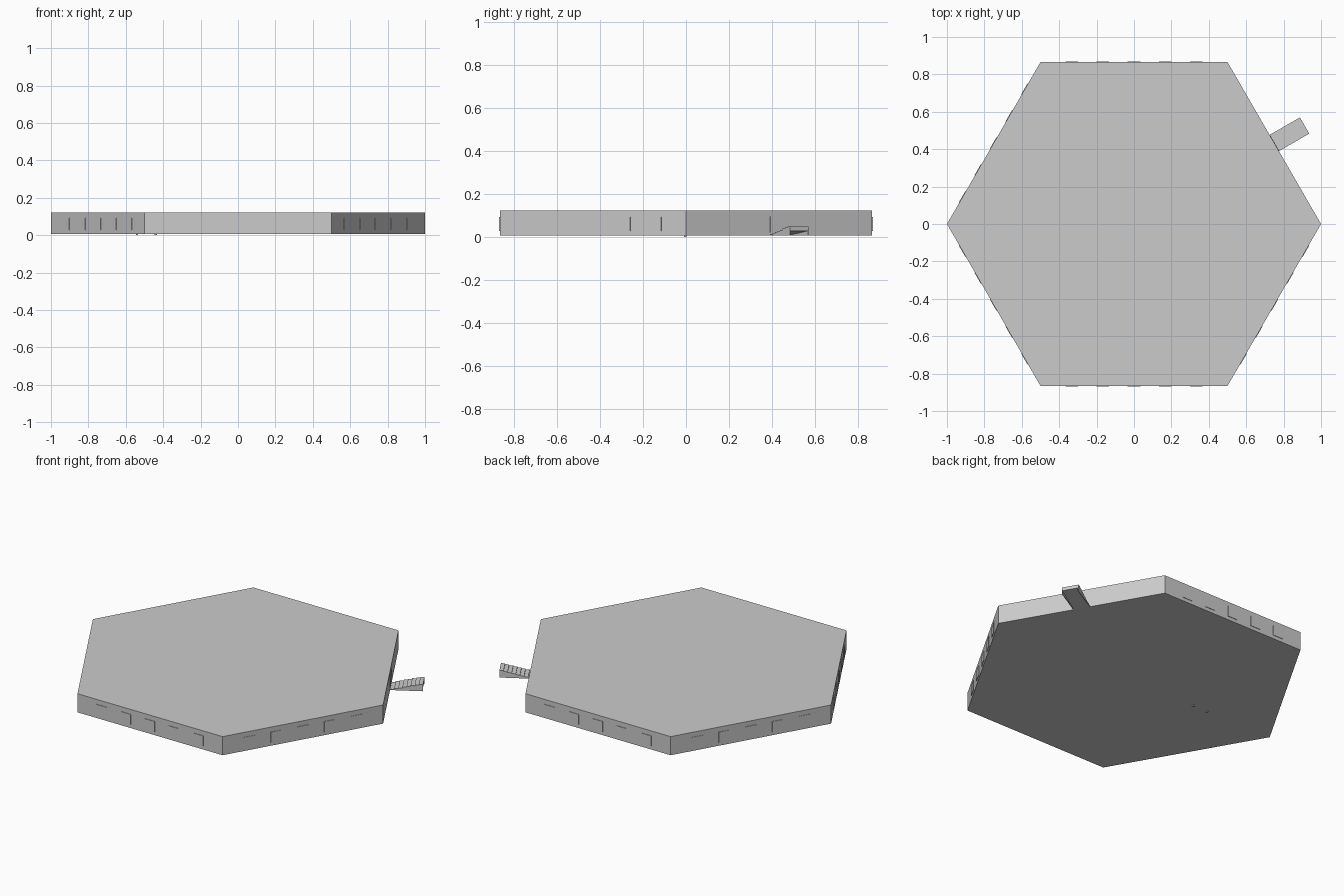
import bpy, bmesh
from math import radians, cos, sin
from mathutils import Matrix

if "Cube" in bpy.data.objects:
    bpy.data.objects.remove(bpy.data.objects["Cube"])

Z0, Z1 = 0.006, 0.122
APO = cos(radians(30))


def make(name, verts, faces, mat=Matrix()):
    me = bpy.data.meshes.new(name)
    me.from_pydata(verts, [], faces)
    bm = bmesh.new()
    bm.from_mesh(me)
    bmesh.ops.transform(bm, matrix=mat, verts=bm.verts)
    bmesh.ops.recalc_face_normals(bm, faces=bm.faces)
    bm.to_mesh(me)
    bm.free()
    ob = bpy.data.objects.new(name, me)
    bpy.context.collection.objects.link(ob)
    return ob


def prism(name, outline, a, b, place, mat=Matrix()):
    n = len(outline)
    verts = [place(p, q, a) for p, q in outline] + [place(p, q, b) for p, q in outline]
    faces = [list(range(n)), list(range(n, 2 * n))]
    faces += [[i, (i + 1) % n, n + (i + 1) % n, n + i] for i in range(n)]
    return make(name, verts, faces, mat)


def box(name, x0, x1, y0, y1, z0, z1, mat=Matrix()):
    return prism(name, [(x0, y0), (x1, y0), (x1, y1), (x0, y1)], z0, z1,
                 lambda p, q, w: (p, q, w), mat)


# hexagonal slab
hexagon = [(cos(radians(60 * i)), sin(radians(60 * i))) for i in range(6)]
prism("hex_slab", hexagon, Z0, Z1, lambda p, q, w: (p, q, w))

# five thin raised panels on each side except the stair side
for side in range(1, 6):
    rot = Matrix.Rotation(radians(30 + 60 * side), 4, 'Z')
    for k in range(-2, 3):
        c = k / 6
        box("wall_panel", APO - 0.005, APO + 0.003, c - 0.034, c + 0.034, 0.028, 0.092, rot)

# stair side: door, steps rising outward, triangular side walls
rot = Matrix.Rotation(radians(30), 4, 'Z')
box("door_panel", APO - 0.005, APO + 0.002, -0.048, 0.048, 0.02, 0.095, rot)
L, H, N = 0.187, 0.043, 8
profile = [(APO, Z0)]
for i in range(N):
    z = Z0 + H * (i + 1) / N
    profile += [(APO + L * i / N, z), (APO + L * (i + 1) / N, z)]
profile += [(APO + L, Z0 + 0.022)]
# first corner pair starts on the wall, underside slopes back to it
prism("steps", profile, -0.05, 0.05, lambda p, q, w: (p, w, q), rot)
tri = [(APO, Z0), (APO + L, Z0), (APO + L, Z0 + H)]
for s in (-1, 1):
    prism("stair_side", tri, s * 0.05, s * 0.047, lambda p, q, w: (p, w, q), rot)

# tiny feet underneath
for x in (-0.54, -0.44):
    box("small_foot", x - 0.006, x + 0.006, -0.009, 0.003, 0, Z0 + 0.002)
